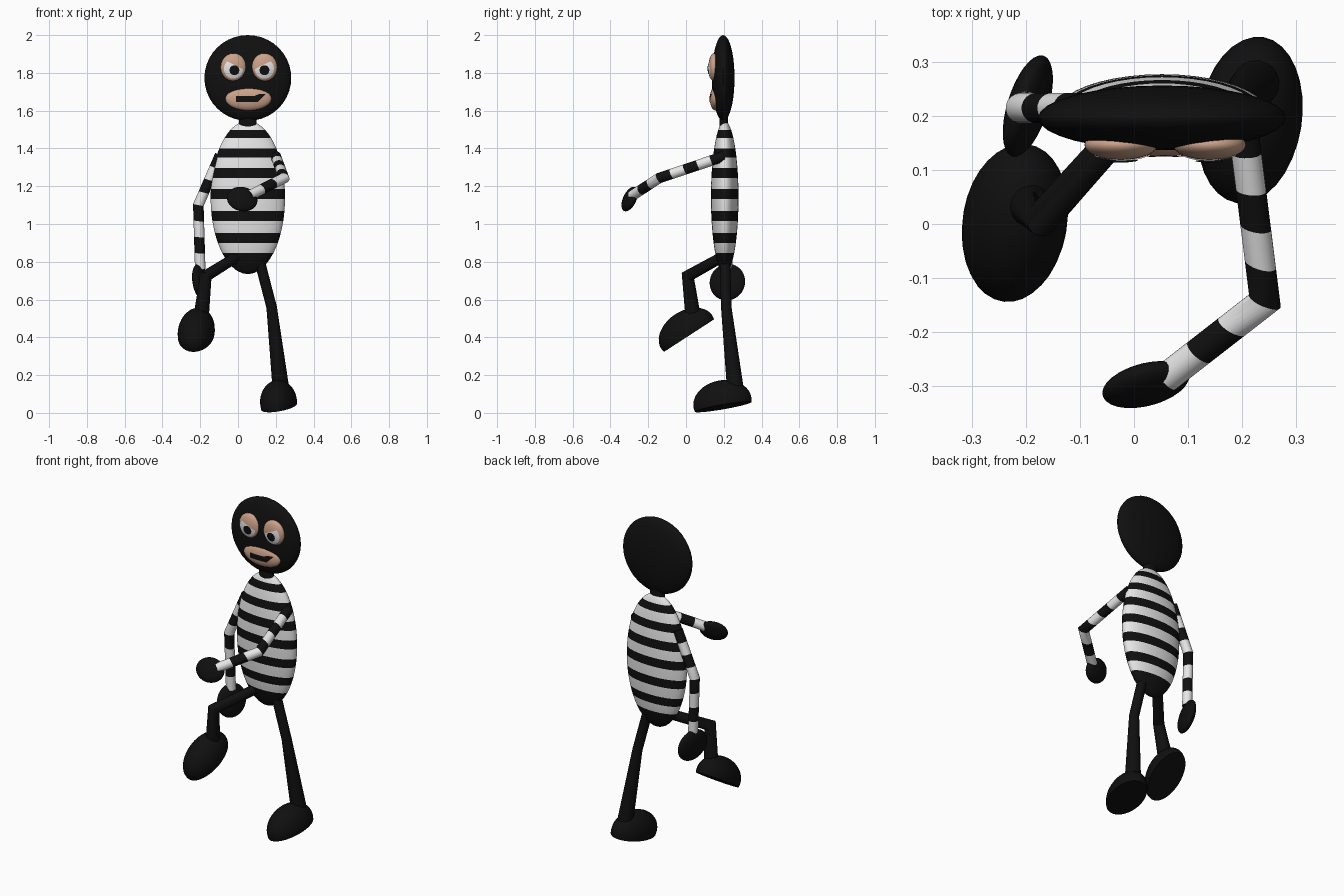
import bpy, bmesh, math
from mathutils import Vector, Matrix

cube = bpy.data.objects.get("Cube")
if cube:
    bpy.data.objects.remove(cube, do_unlink=True)


def material(name, rgb):
    m = bpy.data.materials.new(name)
    m.use_nodes = True
    m.diffuse_color = (*rgb, 1)
    m.node_tree.nodes["Principled BSDF"].inputs["Base Color"].default_value = (*rgb, 1)
    return m


BLACK = material("black", (0.005, 0.005, 0.005))
WHITE = material("white", (0.8, 0.8, 0.8))
TAN = material("tan skin", (0.6, 0.36, 0.25))


def finish(name, bm, mats, recalc=True):
    if recalc:
        bmesh.ops.recalc_face_normals(bm, faces=bm.faces[:])
    mesh = bpy.data.meshes.new(name)
    bm.to_mesh(mesh)
    bm.free()
    for m in mats:
        mesh.materials.append(m)
    for p in mesh.polygons:
        p.use_smooth = True
    mesh.set_sharp_from_angle(angle=math.radians(40))
    obj = bpy.data.objects.new(name, mesh)
    bpy.context.collection.objects.link(obj)
    return obj


def turn(pitch=0, yaw=0, roll=0):
    rot = lambda a, axis: Matrix.Rotation(math.radians(a), 4, axis)
    return rot(roll, 'Y') @ rot(pitch, 'X') @ rot(yaw, 'Z')


def ellipsoid(name, center, radii, mat, rotation=Matrix(), flat_base=False):
    bm = bmesh.new()
    bmesh.ops.create_uvsphere(bm, u_segments=32, v_segments=20, radius=1)
    if flat_base:
        bmesh.ops.bisect_plane(bm, geom=bm.verts[:] + bm.edges[:] + bm.faces[:],
                               plane_co=(0, 0, -0.2), plane_no=(0, 0, 1), clear_inner=True)
        bmesh.ops.holes_fill(bm, edges=[e for e in bm.edges if e.is_boundary], sides=0)
    bm.transform(Matrix.Translation(center) @ rotation @ Matrix.Diagonal((*radii, 1)))
    return finish(name, bm, [mat])


def bridge(bm, a, b, index):
    n = len(a)
    for i in range(n):
        f = bm.faces.new((a[i], a[(i + 1) % n], b[(i + 1) % n], b[i]))
        f.material_index = index


def limb(name, points, radii, bands=(1, 1), first=0, sides=20):
    """Mitred, tapered tube; each segment is split into alternating bands."""
    pts = [Vector(p) for p in points]
    dirs = [(b - a).normalized() for a, b in zip(pts, pts[1:])]
    bm = bmesh.new()
    u = dirs[0].orthogonal().normalized()
    v = dirs[0].cross(u)
    angles = [math.tau * i / sides for i in range(sides)]
    offs = [u * math.cos(a) + v * math.sin(a) for a in angles]
    start = list(offs)
    ring = [bm.verts.new(pts[0] + o * radii[0]) for o in start]
    bm.faces.new(ring)
    color = first
    for s, d in enumerate(dirs):
        end = offs
        if s + 1 < len(dirs):
            n = d + dirs[s + 1]
            end = [o - d * (o.dot(n) / d.dot(n)) for o in offs]
        for k in range(1, bands[s] + 1):
            t = k / bands[s]
            new = [bm.verts.new(pts[s].lerp(pts[s + 1], t)
                                + o0.lerp(o1, t) * (radii[s] * (1 - t) + radii[s + 1] * t))
                   for o0, o1 in zip(start, end)]
            bridge(bm, ring, new, color % 2 if bands[s] > 1 else 0)
            ring = new
            color += 1
        if s + 1 < len(dirs):
            start = end
            d2 = dirs[s + 1]
            offs = [o - d2 * o.dot(d2) for o in end]
    bm.faces.new(ring)
    return finish(name, bm, [BLACK, WHITE])


def patch(name, outline, center, radii, lift, mat, rings=5):
    """Thin painted sheet lying on the front of an ellipsoid."""
    bm = bmesh.new()
    mx = sum(p[0] for p in outline) / len(outline)
    mz = sum(p[1] for p in outline) / len(outline)

    def vert(x, z):
        q = 1 - ((x - center[0]) / radii[0]) ** 2 - ((z - center[2]) / radii[2]) ** 2
        return bm.verts.new((x, center[1] - radii[1] * math.sqrt(max(q, 0.01)) - lift, z))

    mid = vert(mx, mz)
    loops = [[vert(mx + (x - mx) * k / rings, mz + (z - mz) * k / rings) for x, z in outline]
             for k in range(1, rings + 1)]
    n = len(outline)
    for i in range(n):
        bm.faces.new((mid, loops[0][i], loops[0][(i + 1) % n]))
    for a, b in zip(loops, loops[1:]):
        bridge(bm, a, b, 0)
    bm.normal_update()
    bmesh.ops.reverse_faces(bm, faces=[f for f in bm.faces if f.normal.y > 0])
    return finish(name, bm, [mat], recalc=False)


def oval(cx, cz, rx, rz, n=32):
    return [(cx + rx * math.cos(math.tau * i / n), cz + rz * math.sin(math.tau * i / n))
            for i in range(n)]


# Striped torso: rings placed at the stripe edges
body_c, body_r = Vector((0.052, 0.205, 1.14)), Vector((0.197, 0.073, 0.405))
edges = [1.545, 1.497, 1.455, 1.40, 1.352, 1.296, 1.243, 1.185, 1.132,
         1.069, 1.016, 0.952, 0.90, 0.847, 0.735]
phis = [math.asin(max(-1, min(1, (z - body_c.z) / body_r.z))) for z in edges]
bm = bmesh.new()


def body_ring(phi):
    c = max(math.cos(phi), 0.02)
    return [bm.verts.new(body_c + Vector((body_r.x * c * math.cos(a), body_r.y * c * math.sin(a),
                                          body_r.z * math.sin(phi))))
            for a in (math.tau * i / 40 for i in range(40))]


ring = body_ring(phis[0])
bm.faces.new(ring)
for i, (p0, p1) in enumerate(zip(phis, phis[1:])):
    steps = 5 if i in (0, len(phis) - 2) else 2
    for k in range(1, steps + 1):
        new = body_ring(p0 + (p1 - p0) * k / steps)
        bridge(bm, ring, new, (i + 1) % 2)
        ring = new
bm.faces.new(ring)
finish("striped_torso", bm, [BLACK, WHITE])

# Neck and head
bm = bmesh.new()
bmesh.ops.create_cone(bm, cap_ends=True, segments=24, radius1=1, radius2=1, depth=1)
bm.transform(Matrix.Translation((0.052, 0.2, 1.535)) @ Matrix.Diagonal((0.047, 0.022, 0.13, 1)))
finish("neck", bm, [BLACK])
ellipsoid("head", (0.052, 0.197, 1.773), (0.23, 0.06, 0.227), BLACK)

# Eyes: tan sockets, whites cut by slanted lids, pupils
for side, x, px in (("right", -0.024, -0.019), ("left", 0.14, 0.14)):
    out = -1 if side == "right" else 1
    c, r = (x, 0.147, 1.83), (0.068, 0.028, 0.074)
    ellipsoid(side + "_eye_socket", c, r, TAN)
    white = [(a, min(b, 1.845 + 0.5 * out * (a - x))) for a, b in oval(x, 1.822, 0.05, 0.053)]
    patch(side + "_eye_white", white, c, r, 0.002, WHITE)
    patch(side + "_pupil", oval(px, 1.814, 0.026, 0.026), c, r, 0.005, BLACK)

# Mouth: tan muzzle with a crooked slit
mc, mr = (0.055, 0.155, 1.664), (0.122, 0.029, 0.063)
ellipsoid("muzzle", mc, mr, TAN)
corners = [(-0.01, 1.677), (0.087, 1.677), (0.108, 1.687), (0.145, 1.687),
           (0.103, 1.645), (-0.01, 1.645)]
slit = [(a[0] + (b[0] - a[0]) * k / 4, a[1] + (b[1] - a[1]) * k / 4)
        for a, b in zip(corners, corners[1:] + corners[:1]) for k in range(4)]
patch("mouth_slit", slit, mc, mr, 0.002, BLACK)

# Striped arms and mitten hands
limb("right_arm", [(-0.095, 0.215, 1.365), (-0.21, 0.215, 1.10), (-0.2, 0.218, 0.76)],
     [0.028, 0.028, 0.028], (4, 4))
ellipsoid("right_hand", (-0.197, 0.219, 0.692), (0.035, 0.098, 0.098), BLACK, turn(0, -17, -10))
limb("left_arm", [(0.2, 0.2, 1.358), (0.243, -0.143, 1.243), (0.06, -0.285, 1.15)],
     [0.028, 0.028, 0.028], (5, 3))
ellipsoid("left_hand", (0.022, -0.298, 1.132), (0.083, 0.03, 0.07), BLACK, turn(-25, 14))

# Legs and flat-soled feet
limb("right_leg", [(0.0, 0.2, 0.83), (-0.17, 0.01, 0.725), (-0.197, 0.04, 0.49)],
     [0.028, 0.031, 0.042])
ellipsoid("right_foot", (-0.221, 0.004, 0.428), (0.097, 0.163, 0.112), BLACK,
          turn(33, -8), flat_base=True)
limb("left_leg", [(0.105, 0.205, 0.84), (0.178, 0.213, 0.56), (0.228, 0.262, 0.12)],
     [0.028, 0.028, 0.045])
ellipsoid("left_foot", (0.215, 0.193, 0.055), (0.096, 0.157, 0.118), BLACK,
          turn(9, -10, -8), flat_base=True)
